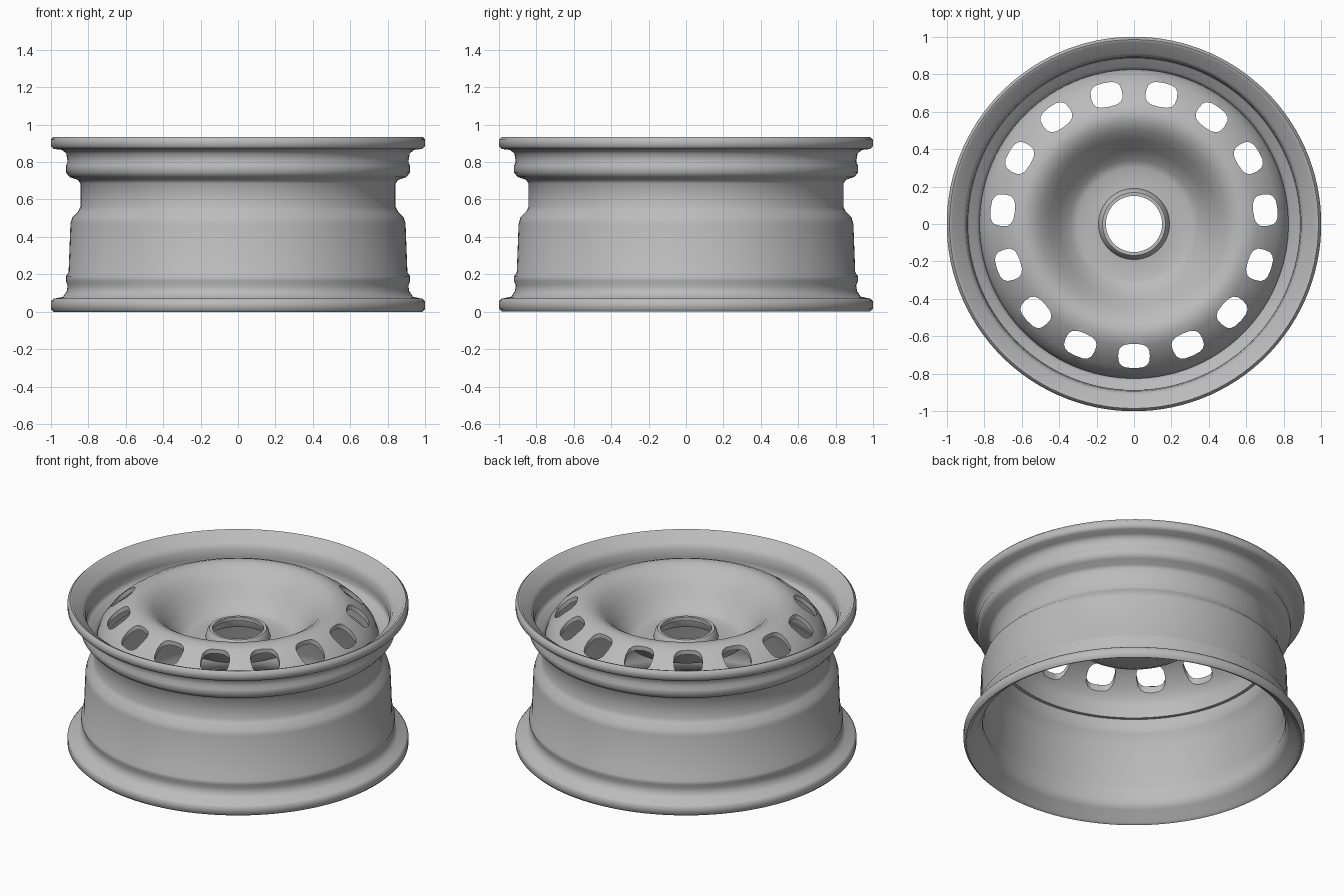
import bpy
import bmesh
import math
from mathutils import Vector

SEGMENTS = 120
HOLES = 15

default = bpy.data.objects.get("Cube")
if default:
    bpy.data.objects.remove(default, do_unlink=True)


def make_material(name, colour):
    mat = bpy.data.materials.new(name)
    mat.use_nodes = True
    mat.diffuse_color = colour
    mat.node_tree.nodes["Principled BSDF"].inputs["Base Color"].default_value = colour
    return mat


steel = make_material("grey steel", (0.5, 0.5, 0.5, 1))


def finish(name, bm):
    """Turn a bmesh into a named steel object."""
    bmesh.ops.recalc_face_normals(bm, faces=bm.faces[:])
    mesh = bpy.data.meshes.new(name)
    bm.to_mesh(mesh)
    bm.free()
    mesh.materials.append(steel)
    obj = bpy.data.objects.new(name, mesh)
    bpy.context.collection.objects.link(obj)
    return obj


def lathe(name, section):
    """Revolve a closed (radius, height) section around the z axis."""
    bm = bmesh.new()
    rings = []
    for i in range(SEGMENTS):
        a = math.tau * i / SEGMENTS
        rings.append([bm.verts.new((r * math.cos(a), r * math.sin(a), z)) for r, z in section])
    count = len(section)
    for i in range(SEGMENTS):
        here, there = rings[i], rings[(i + 1) % SEGMENTS]
        for j in range(count):
            k = (j + 1) % count
            bm.faces.new((here[j], there[j], there[k], here[k]))
    return finish(name, bm)


def thicken(line, thickness):
    """Close an open profile by offsetting it along its own normals."""
    points = [Vector(p) for p in line]
    offset = []
    for i, p in enumerate(points):
        along = points[min(i + 1, len(points) - 1)] - points[max(i - 1, 0)]
        along.normalize()
        offset.append(p + Vector((along.y, -along.x)) * thickness)
    return points + offset[::-1]


def add_hole(bm, angle, radius, across, around):
    """Add one rounded vertical prism to the cutter."""
    sides = 16
    bottom, top = [], []
    for i in range(sides):
        t = math.tau * i / sides
        c, s = math.cos(t), math.sin(t)
        # squarish ellipse, long axis along the wheel's circumference
        u = radius + across * math.copysign(abs(c) ** 0.7, c)
        v = around * math.copysign(abs(s) ** 0.7, s)
        x = u * math.cos(angle) - v * math.sin(angle)
        y = u * math.sin(angle) + v * math.cos(angle)
        bottom.append(bm.verts.new((x, y, 0.5)))
        top.append(bm.verts.new((x, y, 1.2)))
    bm.faces.new(bottom[::-1])
    bm.faces.new(top)
    for i in range(sides):
        k = (i + 1) % sides
        bm.faces.new((bottom[i], bottom[k], top[k], top[i]))


def smooth(obj, degrees):
    bpy.ops.object.select_all(action="DESELECT")
    obj.select_set(True)
    bpy.context.view_layer.objects.active = obj
    bpy.ops.object.shade_smooth_by_angle(angle=math.radians(degrees))


# Rim barrel: outside from top lip to bottom lip, then back up the inside
outside = [
    (0.985, 0.935), (1, 0.92), (1, 0.885), (0.985, 0.87), (0.94, 0.865),
    (0.917, 0.845), (0.91, 0.8), (0.92, 0.78), (0.92, 0.745), (0.9, 0.72),
    (0.855, 0.705), (0.842, 0.685), (0.842, 0.56), (0.855, 0.535),
    (0.885, 0.505), (0.895, 0.47), (0.905, 0.21), (0.92, 0.19),
    (0.92, 0.165), (0.91, 0.14), (0.915, 0.11), (0.935, 0.08),
    (0.985, 0.07), (1, 0.055), (1, 0.015), (0.985, 0),
]
inside = [
    (0.965, 0.01), (0.95, 0.04), (0.91, 0.06), (0.89, 0.1), (0.887, 0.14),
    (0.897, 0.17), (0.88, 0.21), (0.87, 0.47), (0.83, 0.53), (0.82, 0.56),
    (0.82, 0.69), (0.84, 0.725), (0.88, 0.74), (0.895, 0.76),
    (0.887, 0.8), (0.893, 0.85), (0.91, 0.885), (0.95, 0.9), (0.97, 0.93),
]
rim = lathe("rim_barrel", outside + inside)
smooth(rim, 50)

# Dished centre disc: hub collar, flat seat, bowl, crown, sloped outer skirt
disc_line = [
    (0.15, 0.755), (0.168, 0.755), (0.18, 0.74), (0.19, 0.7), (0.3, 0.69),
    (0.34, 0.71), (0.4, 0.775), (0.45, 0.84), (0.5, 0.89), (0.55, 0.92),
    (0.6, 0.925), (0.65, 0.905), (0.71, 0.865), (0.77, 0.81),
    (0.81, 0.755), (0.825, 0.71), (0.825, 0.62),
]
disc = lathe("centre_disc", thicken(disc_line, 0.025))

# Ring of ventilation holes
bm = bmesh.new()
for i in range(HOLES):
    add_hole(bm, math.tau * i / HOLES - math.pi / 2, 0.705, 0.065, 0.085)
cutter = finish("hole_cutter", bm)
cutter.hide_render = True

cut = disc.modifiers.new("ventilation_holes", "BOOLEAN")
cut.operation = "DIFFERENCE"
cut.solver = "EXACT"
cut.object = cutter
bpy.context.view_layer.objects.active = disc
bpy.ops.object.modifier_apply(modifier=cut.name)
bpy.data.objects.remove(cutter, do_unlink=True)
smooth(disc, 35)
